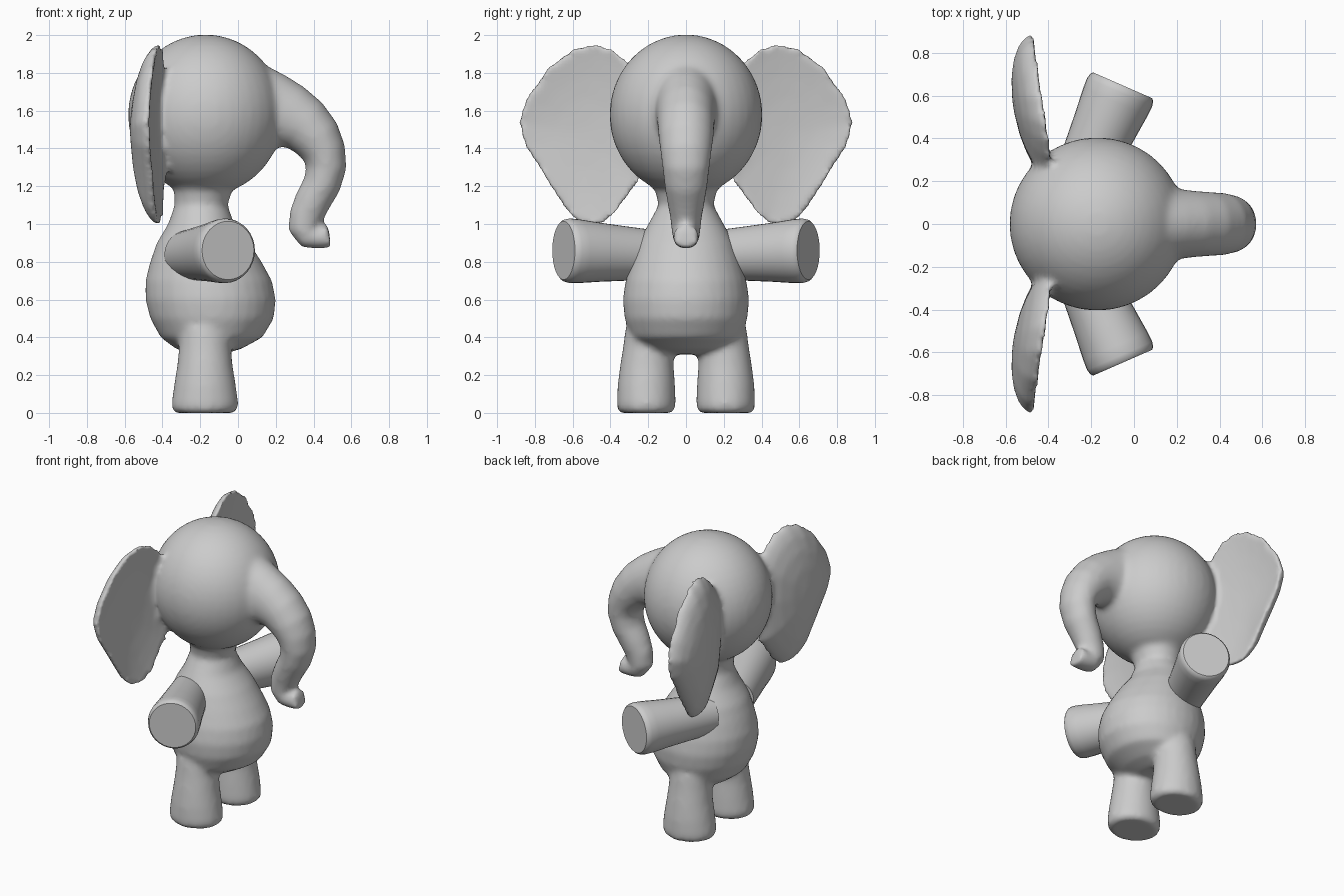
import bpy, bmesh
from math import sin, cos, pi, sqrt
from mathutils import Vector

default_cube = bpy.data.objects.get("Cube")
if default_cube:
    bpy.data.objects.remove(default_cube, do_unlink=True)

grey = bpy.data.materials.new("soft_grey")
grey.use_nodes = True
colour = (0.6, 0.6, 0.6, 1)
grey.diffuse_color = colour
grey.node_tree.nodes["Principled BSDF"].inputs["Base Color"].default_value = colour


def skin_rings(bm, rings):
    """Bridge a list of equally sized vertex rings and cap both ends."""
    rows = [[bm.verts.new(p) for p in ring] for ring in rings]
    count = len(rows[0])
    for low, high in zip(rows, rows[1:]):
        for i in range(count):
            j = (i + 1) % count
            bm.faces.new((low[i], low[j], high[j], high[i]))
    bm.faces.new(rows[0])
    bm.faces.new(rows[-1])


def loft(bm, sections, side, tangent=None, sides=32):
    """Sweep ellipses given as (centre, radius across, radius along side)."""
    centres = [Vector(s[0]) for s in sections]
    side = Vector(side)
    rings = []
    for i, (_, across, along) in enumerate(sections):
        t = tangent or centres[min(i + 1, len(centres) - 1)] - centres[max(i - 1, 0)]
        u = Vector(t).cross(side).normalized()
        rings.append([centres[i] + u * across * cos(a) + side * along * sin(a)
                      for a in (2 * pi * k / sides for k in range(sides))])
    skin_rings(bm, rings)


def finish(bm, name):
    bmesh.ops.recalc_face_normals(bm, faces=bm.faces)
    mesh = bpy.data.meshes.new(name)
    bm.to_mesh(mesh)
    bm.free()
    mesh.materials.append(grey)
    obj = bpy.data.objects.new(name, mesh)
    bpy.context.collection.objects.link(obj)
    return obj


body = bmesh.new()

# Torso and neck: height, back x, front x, half width
TORSO = [(0.31, -0.25, -0.08, 0.13), (0.34, -0.33, 0.02, 0.22), (0.40, -0.41, 0.13, 0.29),
         (0.50, -0.465, 0.19, 0.325), (0.60, -0.49, 0.20, 0.335), (0.70, -0.49, 0.18, 0.32),
         (0.80, -0.465, 0.125, 0.29), (0.90, -0.43, 0.06, 0.255), (1.00, -0.37, -0.02, 0.20),
         (1.10, -0.335, -0.055, 0.145), (1.18, -0.34, -0.03, 0.165), (1.26, -0.4, 0.07, 0.25)]
loft(body, [((( b + f) / 2, 0, z), (f - b) / 2, w) for z, b, f, w in TORSO],
     (0, 1, 0), (0, 0, 1))

# Head
head = bmesh.ops.create_uvsphere(body, u_segments=40, v_segments=24, radius=1)["verts"]
bmesh.ops.scale(body, verts=head, vec=(0.41, 0.405, 0.425))
bmesh.ops.translate(body, verts=head, vec=(-0.172, 0, 1.578))

# Trunk: x, z, radius in profile, half width
TRUNK = [(0.05, 1.62, 0.25, 0.20), (0.20, 1.59, 0.205, 0.165), (0.28, 1.565, 0.175, 0.155),
         (0.35, 1.525, 0.152, 0.15), (0.415, 1.455, 0.135, 0.145), (0.455, 1.38, 0.117, 0.135),
         (0.468, 1.30, 0.107, 0.125), (0.445, 1.21, 0.1, 0.115), (0.395, 1.12, 0.096, 0.1),
         (0.36, 1.04, 0.091, 0.085), (0.35, 0.975, 0.084, 0.078), (0.375, 0.935, 0.07, 0.072),
         (0.42, 0.928, 0.06, 0.07), (0.485, 0.935, 0.062, 0.07)]
loft(body, [((x, 0, z), r, w) for x, z, r, w in TRUNK], (0, 1, 0))

# Ears: outline in y and z, cupped in front and bulging behind
EAR = [(0.2, 1.5), (0.22, 1.76), (0.32, 1.87), (0.39, 1.925), (0.48, 1.955), (0.6, 1.93),
       (0.73, 1.83), (0.845, 1.67), (0.89, 1.54), (0.85, 1.41), (0.73, 1.22), (0.63, 1.06),
       (0.57, 1.01), (0.51, 0.995), (0.44, 1.0), (0.36, 1.08), (0.25, 1.22)]


def ear_ring(scale, depth, mirror):
    ring = []
    for y, z in EAR:
        y, z = 0.56 + (y - 0.56) * scale, 1.48 + (z - 1.48) * scale
        ring.append((-0.395 - 0.14 * (y - 0.37) + depth, y * mirror, z))
    return ring


STEPS = (0.1, 0.4, 0.65, 0.85, 0.95)
for mirror in (-1, 1):
    back = [ear_ring(s, -0.145 * sqrt(1 - s * s), mirror) for s in STEPS]
    front = [ear_ring(s, -0.04 * (1 - s * s), mirror) for s in reversed(STEPS)]
    skin_rings(body, back + [ear_ring(1, -0.015, mirror), ear_ring(1, 0.005, mirror)] + front)

# Legs: height, x radius, y radius, centre y
LEG = [(0, 0.155, 0.135, 0.21), (0.015, 0.173, 0.152, 0.21), (0.05, 0.177, 0.156, 0.21),
       (0.15, 0.163, 0.152, 0.21), (0.25, 0.147, 0.142, 0.207), (0.35, 0.137, 0.133, 0.2),
       (0.45, 0.135, 0.13, 0.19)]
for mirror in (-1, 1):
    loft(body, [((-0.175, y * mirror, z), rx, ry) for z, rx, ry, y in LEG],
         (0, 1, 0), (0, 0, 1))

# Fuse the body into one soft skin
skin = finish(body, "body_with_head_ears_and_legs")
remesh = skin.modifiers.new("fuse", "REMESH")
remesh.mode = "VOXEL"
remesh.voxel_size = 0.018
remesh.use_smooth_shade = True
soften = skin.modifiers.new("soften", "SMOOTH")
soften.factor = 0.5
soften.iterations = 7

# Arms: distance along the arm, radius
ARM = [(0, 0.125), (0.2, 0.14), (0.35, 0.152), (0.47, 0.164), (0.52, 0.166),
       (0.545, 0.16), (0.555, 0.15)]
for mirror, name in ((-1, "front_arm"), (1, "back_arm")):
    arm = bmesh.new()
    loft(arm, [((-0.275 + 0.4 * d, (0.14 + 0.915 * d) * mirror, 0.835 + 0.045 * d), r, r * 1.03)
               for d, r in ARM], (0, 0, 1), (0.4, 0.915 * mirror, 0))
    obj = finish(arm, name)
    bpy.ops.object.select_all(action="DESELECT")
    obj.select_set(True)
    bpy.context.view_layer.objects.active = obj
    bpy.ops.object.shade_smooth_by_angle(angle=0.6)
